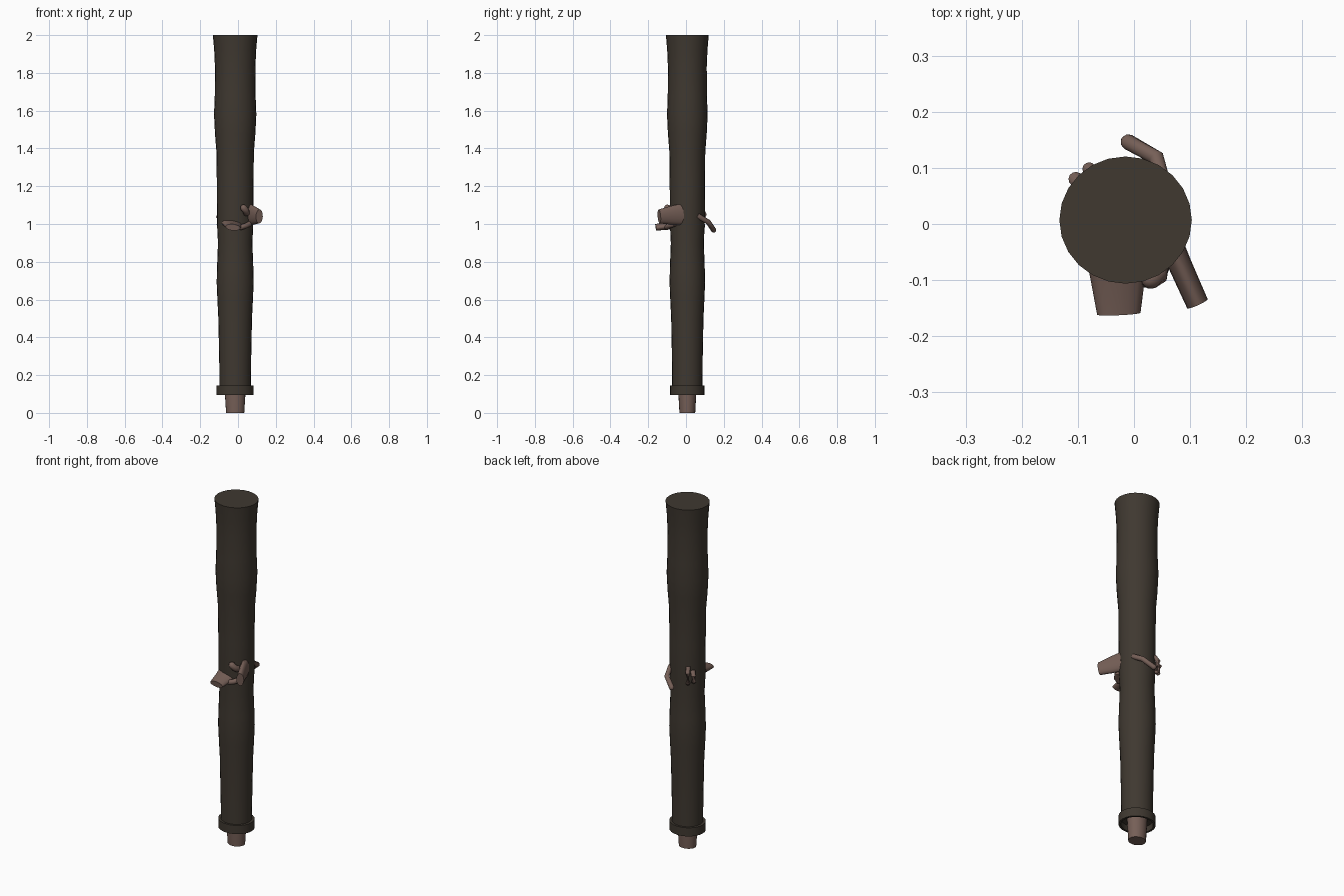
import bpy, bmesh, math
from mathutils import Vector

if "Cube" in bpy.data.objects:
    bpy.data.objects.remove(bpy.data.objects["Cube"])


def material(name, rgb):
    m = bpy.data.materials.new(name)
    m.diffuse_color = (*rgb, 1)
    m.use_nodes = True
    m.node_tree.nodes["Principled BSDF"].inputs["Base Color"].default_value = m.diffuse_color
    return m


CLOTH = material("dark_brown_cloth", (0.05, 0.04, 0.03))
SKIN = material("dusky_skin", (0.18, 0.115, 0.095))
CX, CY = -0.015, 0.007


def finish(bm, name, mat, angle=40):
    bmesh.ops.recalc_face_normals(bm, faces=bm.faces)
    me = bpy.data.meshes.new(name)
    bm.to_mesh(me)
    bm.free()
    ob = bpy.data.objects.new(name, me)
    bpy.context.collection.objects.link(ob)
    me.materials.append(mat)
    bpy.ops.object.select_all(action='DESELECT')
    ob.select_set(True)
    bpy.context.view_layer.objects.active = ob
    bpy.ops.object.shade_smooth_by_angle(angle=math.radians(angle))
    return ob


def skin_rings(bm, rings, caps=True, closed=False):
    n = len(rings[0])
    pairs = list(zip(rings, rings[1:]))
    if closed:
        pairs.append((rings[-1], rings[0]))
    for a, b in pairs:
        for i in range(n):
            j = (i + 1) % n
            bm.faces.new((a[i], a[j], b[j], b[i]))
    if caps and not closed:
        bm.faces.new(rings[0])
        bm.faces.new(rings[-1])


def turned(name, profile, mat, squash=0.95, n=24, closed=False):
    """Upright lathe from (radius, z) points, slightly flattened in y."""
    bm = bmesh.new()
    rings = []
    for r, z in profile:
        rings.append([bm.verts.new((CX + r * math.cos(2 * math.pi * i / n),
                                    CY + squash * r * math.sin(2 * math.pi * i / n), z))
                      for i in range(n)])
    skin_rings(bm, rings, closed=closed)
    return finish(bm, name, mat)


def limb(name, path, radii, rounded=True, n=12, roll=0):
    """Tube along path; radii are (horizontal, vertical) half sizes."""
    pts = [Vector(p) for p in path]
    rad = [Vector(r) for r in radii]
    if rounded:
        # Domed tip
        d = (pts[-1] - pts[-2]).normalized()
        tip, r = pts[-1].copy(), rad[-1].copy()
        for a in (30, 60, 80):
            t = math.radians(a)
            pts.append(tip + d * r.x * math.sin(t))
            rad.append(r * math.cos(t))
    bm = bmesh.new()
    rings = []
    for k, p in enumerate(pts):
        d = (pts[min(k + 1, len(pts) - 1)] - pts[max(k - 1, 0)]).normalized()
        side = d.cross(Vector((0, 0, 1))).normalized()
        up = side.cross(d)
        s = side * math.cos(roll) + up * math.sin(roll)
        u = up * math.cos(roll) - side * math.sin(roll)
        rings.append([bm.verts.new(p + s * rad[k].x * math.cos(2 * math.pi * i / n)
                                   + u * rad[k].y * math.sin(2 * math.pi * i / n))
                      for i in range(n)])
    skin_rings(bm, rings)
    return finish(bm, name, SKIN, 50)


# Long wavy body
turned("long_body", [(0.083, 0.125), (0.084, 0.25), (0.089, 0.5), (0.094, 0.6), (0.098, 0.69),
                     (0.096, 0.77), (0.091, 0.9), (0.096, 1.0), (0.097, 1.2), (0.099, 1.38),
                     (0.107, 1.48), (0.112, 1.58), (0.108, 1.68), (0.107, 1.83),
                     (0.111, 1.92), (0.118, 2.0)], CLOTH, 0.96)
# Hollow collar and the stub below it
turned("collar", [(0.098, 0.145), (0.098, 0.095), (0.086, 0.095), (0.08, 0.145)],
       CLOTH, 0.93, closed=True)
turned("lower_stub", [(0.048, 0.0), (0.054, 0.095), (0.055, 0.13)], SKIN, 0.87, 20)

# Cut wrists
limb("side_wrist", [(0.06, -0.02, 1.05), (0.083, -0.075, 1.046), (0.113, -0.142, 1.04)],
     [(0.022, 0.058), (0.021, 0.05), (0.02, 0.037)], False, 16)
limb("front_wrist", [(-0.03, -0.06, 1.0), (-0.029, -0.09, 0.993), (-0.027, -0.16, 0.982)],
     [(0.056, 0.024), (0.05, 0.022), (0.039, 0.017)], False, 16, 0.12)

# Fingers and thumb showing through the body
fingers = {
    "upper_front_finger": ([(0.045, -0.07, 1.058), (0.042, -0.092, 1.07), (0.03, -0.098, 1.085)], 0.018),
    "lower_front_finger": ([(0.06, -0.06, 1.0), (0.04, -0.092, 0.99), (0.015, -0.1, 0.982)], 0.014),
    "back_thumb": ([(0.055, 0.06, 1.045), (0.04, 0.118, 1.01), (-0.01, 0.146, 0.968)], 0.014),
    "back_finger_1": ([(-0.07, 0.08, 1.08), (-0.08, 0.098, 1.05), (-0.075, 0.09, 0.99)], 0.012),
    "back_finger_2": ([(-0.09, 0.065, 1.055), (-0.104, 0.08, 1.035), (-0.1, 0.072, 1.0)], 0.013),
}
for name, (path, r) in fingers.items():
    limb(name, path, [(r, r)] * 3)
